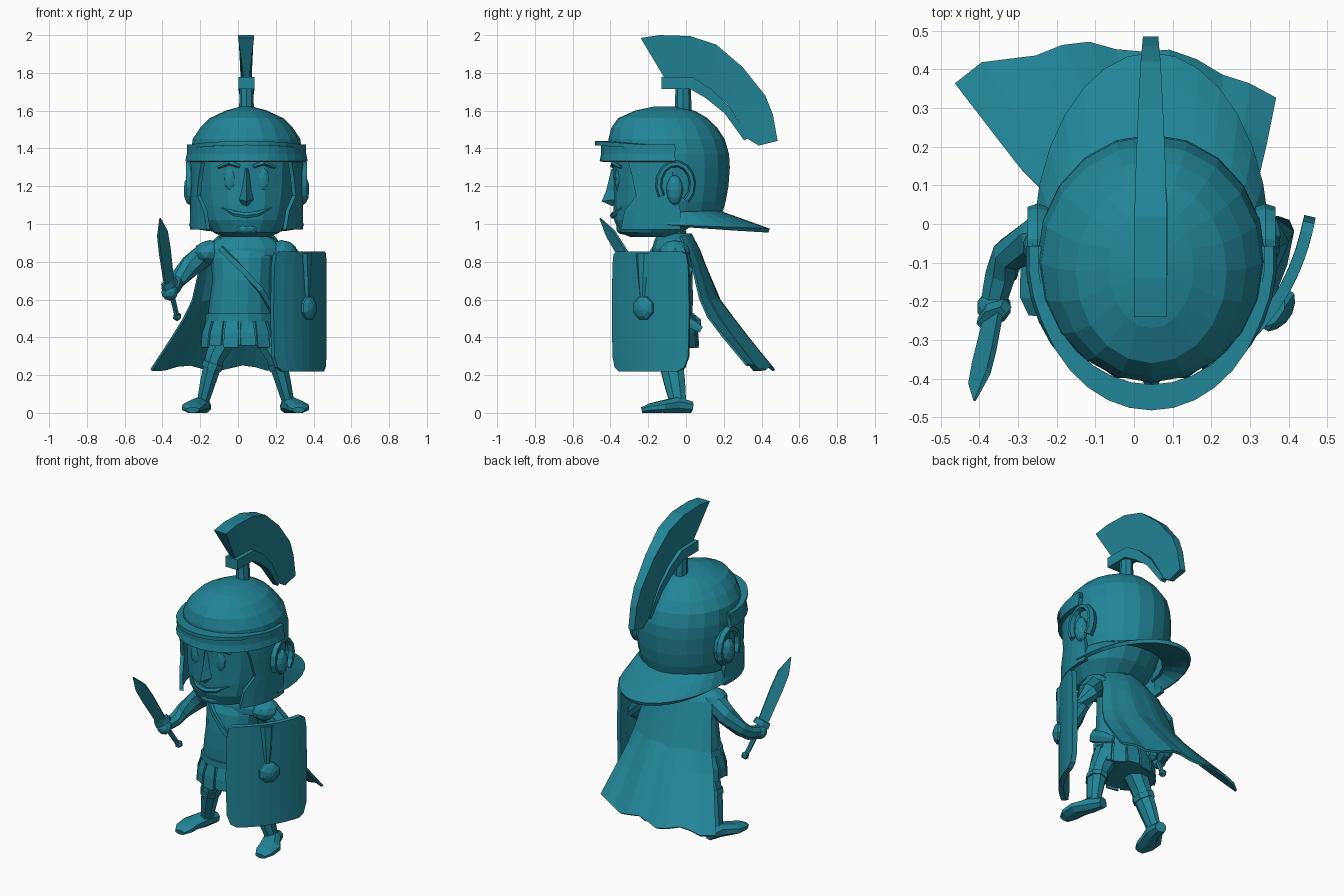
import bpy, bmesh
from math import sin, cos, pi, sqrt
from mathutils import Vector

CX = 0.045  # head centre line
TEAL = bpy.data.materials.new("teal")
TEAL.diffuse_color = (.016, .235, .31, 1)


def link(name, me):
    me.materials.append(TEAL)
    ob = bpy.data.objects.new(name, me)
    bpy.context.collection.objects.link(ob)
    return ob


def make(name, verts, faces, thick=0):
    me = bpy.data.meshes.new(name)
    me.from_pydata([tuple(v) for v in verts], [], faces)
    bm = bmesh.new()
    bm.from_mesh(me)
    bmesh.ops.recalc_face_normals(bm, faces=bm.faces)
    bm.to_mesh(me)
    bm.free()
    ob = link(name, me)
    if thick:
        m = ob.modifiers.new("thickness", 'SOLIDIFY')
        m.thickness, m.offset = thick, 0
    return ob


def skin(name, rings):
    """Closed rings bridged in order, ends capped."""
    n = len(rings[0])
    faces = [(a * n + i, a * n + (i + 1) % n, (a + 1) * n + (i + 1) % n, (a + 1) * n + i)
             for a in range(len(rings) - 1) for i in range(n)]
    faces += [tuple(range(n)), tuple(range((len(rings) - 1) * n, len(rings) * n))]
    return make(name, [p for r in rings for p in r], faces)


def sheet(name, rows, thick):
    """Open grid of points with thickness."""
    n = len(rows[0])
    faces = [(a * n + i, a * n + i + 1, (a + 1) * n + i + 1, (a + 1) * n + i)
             for a in range(len(rows) - 1) for i in range(n - 1)]
    return make(name, [p for r in rows for p in r], faces, thick)


def loft(name, rings, n=18):
    """Horizontal ellipses: z, cx, cy, rx, ry."""
    return skin(name, [[(cx + rx * cos(2 * pi * i / n), cy + ry * sin(2 * pi * i / n), z)
                        for i in range(n)] for z, cx, cy, rx, ry in rings])


def tube(name, pts, radii, n=8, side=(0, 0, 1)):
    """Tube along points; a radius may be (along side, across)."""
    pts, rings = [Vector(p) for p in pts], []
    for k, p in enumerate(pts):
        t = (pts[min(k + 1, len(pts) - 1)] - pts[max(k - 1, 0)]).normalized()
        u = Vector(side)
        u = (u - t * u.dot(t)).normalized()
        v = t.cross(u)
        a, b = radii[k] if isinstance(radii[k], tuple) else (radii[k],) * 2
        rings.append([p + u * a * cos(2 * pi * (i + .5) / n) + v * b * sin(2 * pi * (i + .5) / n)
                      for i in range(n)])
    return skin(name, rings)


def ball(name, loc, scale, sub=2):
    me = bpy.data.meshes.new(name)
    bm = bmesh.new()
    bmesh.ops.create_icosphere(bm, subdivisions=sub, radius=1)
    bmesh.ops.scale(bm, vec=scale, verts=bm.verts)
    bmesh.ops.translate(bm, vec=loc, verts=bm.verts)
    bm.to_mesh(me)
    bm.free()
    return link(name, me)


def arc(a0, a1, n, cy, rx, ry, z):
    """Elliptical arc about the head; z is a function of the angle."""
    return [(CX + rx * cos(a), cy + ry * sin(a), z(a))
            for a in [a0 + (a1 - a0) * i / n for i in range(n + 1)]]


# Helmet dome, opened at the face
dome = [(1.05, -.37, .19, .26), (1.12, -.38, .21, .28), (1.2, -.4, .225, .288), (1.3, -.41, .232, .295),
        (1.37, -.41, .228, .295), (1.45, -.41, .205, .285), (1.51, -.395, .165, .245), (1.56, -.36, .115, .195),
        (1.6, -.27, .045, .11), (1.622, -.17, -.06, .03)]
helmet = loft("helmet_dome", [(z, CX, (a + b) / 2, w, (b - a) / 2) for z, a, b, w in dome], 20)
bm = bmesh.new()
bm.from_mesh(helmet.data)
bmesh.ops.delete(bm, geom=[f for f in bm.faces if len(f.verts) > 4 and f.calc_center_median().z < 1.2 or
                           (f.calc_center_median().z < 1.34 and f.calc_center_median().y < -.1)], context='FACES')
bm.to_mesh(helmet.data)
bm.free()
helmet.modifiers.new("thickness", 'SOLIDIFY').thickness = .015

# Brow band, visor and neck guard
front = (pi * .97, pi * 2.03, 18)
sheet("brow_band", [arc(*front, -.09, .293 + d, .335 + d, lambda a, z=z: z)
                    for z, d in ((1.33, .02), (1.37, .012), (1.42, .012))], .025)
sheet("visor", [arc(*front, -.09, rx, ry, lambda a: 1.4 - .028 * sin(a))
                for rx, ry in ((.285, .325), (.31, .392))], .022)
sheet("neck_guard", [arc(-.1, pi + .1, 16, -.05, .265 + .03 * t, .225 + .265 * t,
                         lambda a, t=t: 1.06 - t * (.07 + .025 * sin(a))) for t in (0, .35, .7, 1)], .022)

# Crest with its holder
sec = [(-.115, 1.775, -.24, 1.985, .042), (-.05, 1.775, -.14, 2.0, .042), (.05, 1.755, .02, 1.995, .042),
       (.14, 1.705, .16, 1.95, .038), (.22, 1.635, .3, 1.83, .032), (.28, 1.545, .42, 1.68, .026),
       (.32, 1.455, .46, 1.58, .022), (.385, 1.415, .485, 1.44, .02)]
skin("crest_plume", [[(.03, a, b), (.06, a, b), (.043 + w, c, d), (.043 - w, c, d)] for a, b, c, d, w in sec])
tube("crest_holder", [(CX, -.13, 1.747), (CX, .03, 1.745), (CX, .12, 1.69), (CX, .22, 1.6), (CX, .32, 1.45)],
     [(.045, .06), (.045, .06), (.04, .05), (.03, .04), (.02, .025)], 4)
loft("crest_stem", [(1.59, CX, -.015, .04, .045), (1.74, CX, -.015, .035, .04)], 8)

# Head, neck and face
face = [(.93, -.29, -.06, .12), (.955, -.355, -.02, .175), (1.02, -.38, .07, .225), (1.1, -.385, .13, .25),
        (1.2, -.385, .17, .265), (1.36, -.39, .19, .27)]
loft("head", [(z, CX, (a + b) / 2, w, (b - a) / 2) for z, a, b, w in face], 16)
loft("neck", [(.85, .04, -.06, .1, .08), (.98, CX, -.08, .1, .08)], 10)
skin("nose", [[(CX - w, -.37, z), (CX + w, -.37, z), (CX, y, z - .01)]
              for z, w, y in ((1.3, .02, -.395), (1.18, .03, -.425), (1.13, .042, -.447), (1.105, .03, -.39))])
tube("mouth", [(CX - .13, -.335, 1.085), (CX - .06, -.375, 1.055), (CX, -.385, 1.045), (CX + .06, -.375, 1.055),
               (CX + .13, -.335, 1.085)], [.006, .016, .018, .016, .006], 6)
ball("chin", (CX, -.335, .975), (.07, .035, .03))

for s, tag in ((-1, "right"), (1, "left")):
    ball(tag + "_eye", (CX + s * .085, -.36, 1.24), (.034, .018, .065))
    tube(tag + "_eyebrow", [(CX + s * .035, -.39, 1.305), (CX + s * .09, -.385, 1.325), (CX + s * .15, -.345, 1.3)],
         [.01, .014, .008], 5)
    # Cheek guards wrap the sides of the face
    rows = []
    for z, a, b in ((1.36, -.31, -.08), (1.25, -.28, -.07), (1.15, -.26, -.05), (1.07, -.32, -.03), (.97, -.34, -.03)):
        ys = [a + (b - a) * i / 5 for i in range(6)]
        rows.append([(CX + s * .288 * sqrt(1 - ((y + .09) / .35) ** 2), y, z) for y in ys])
    sheet(tag + "_cheek_guard", rows, .022)
    # Ear with an arched rim
    ball(tag + "_ear", (CX + s * .3, -.06, 1.18), (.033, .045, .08))
    tube(tag + "_ear_rim", [(CX + s * .295, -.055 + .09 * cos(a), 1.21 + .11 * sin(a))
                            for a in [-.9 + (pi + 1.5) * i / 10 for i in range(11)]],
         [(.03, .018)] * 11, 6, (s, 0, 0))

# Torso, belt, scarf and strap
loft("torso", [(.46, .01, -.09, .175, .125), (.6, .015, -.09, .165, .13), (.7, .02, -.09, .155, .128),
               (.82, .02, -.08, .165, .12), (.88, .03, -.07, .16, .1), (.93, .04, -.06, .1, .085)], 14)
loft("belt", [(.485, .01, -.09, .185, .138), (.525, .012, -.09, .182, .138)], 14)
loft("scarf", [(.83, .035, -.065, .21, .115), (.87, .035, -.06, .215, .12), (.92, .04, -.06, .155, .105),
               (.95, .045, -.06, .09, .09)], 12)
tube("shoulder_strap", [(-.09, -.165, .87), (-.03, -.2, .81), (.04, -.217, .74), (.12, -.2, .65), (.185, -.14, .54)],
     [(.02, .012)] * 5, 4)

# Skirt and its hanging flaps
loft("tunic_skirt", [(.5, .01, -.09, .17, .125), (.42, .008, -.09, .195, .145), (.36, .005, -.09, .2, .15)], 14)
for i in range(14):
    rows = []
    for z, k, w in ((.485, .178, .18), (.42, .2, .2), (.345 + .012 * (i % 2), .206, .19)):
        rows.append([(.008 + k * cos(a), -.09 + k * .75 * sin(a), z)
                     for a in (2 * pi * i / 14 - w, 2 * pi * i / 14 + w)])
    sheet(f"skirt_flap_{i + 1}", rows, .01)

# Legs, feet and shoulder plates
for s, tag in ((-1, "right"), (1, "left")):
    X = lambda d: .04 + s * d
    tube(tag + "_leg", [(X(.1), -.08, .42), (X(.16), -.08, .3), (X(.178), -.075, .24), (X(.2), -.06, .16),
                        (X(.23), -.04, .04)], [.075, (.066, .056), (.066, .05), (.06, .044), (.045, .032)], 8, (0, -1, 0))
    tube(tag + "_greave_band", [(X(.17), -.077, .265), (X(.18), -.075, .235)],
         [(.074, .06), (.072, .058)], 8, (0, -1, 0))
    tube(tag + "_foot", [(X(.215), .03, .03), (X(.235), -.05, .042), (X(.275), -.13, .032), (X(.28), -.19, .025),
                         (X(.28), -.235, .015)],
         [(.032, .035), (.045, .05), (.034, .066), (.027, .06), (.016, .035)], 8)
    ball(tag + "_shoulder_plate", (X(.19), -.06, .85), (.085, .085, .065))

# Arms and hands
tube("right_arm", [(-.17, -.05, .84), (-.25, -.04, .78), (-.325, -.08, .7), (-.345, -.13, .66), (-.365, -.21, .64)],
     [.065, .06, .045, .042, .035])
ball("right_hand", (-.362, -.215, .64), (.045, .045, .045))
tube("left_arm", [(.25, -.05, .84), (.33, -.02, .75), (.37, -.02, .65), (.36, -.09, .59), (.34, -.16, .56)],
     [.065, .06, .045, .042, .035])
ball("left_hand", (.335, -.165, .555), (.04, .045, .045))

# Sword
blade = (.6, .45, .35)
tube("sword_blade", [(-.365, -.24, .685), (-.388, -.345, .86), (-.4, -.4, .95), (-.412, -.455, 1.03)],
     [(.042, .012), (.05, .012), (.046, .011), (.004, .004)], 4, blade)
tube("sword_grip", [(-.365, -.24, .69), (-.325, -.14, .52)], [.016, .014], 6)
tube("sword_guard", [(-.368, -.245, .70), (-.36, -.228, .672)], [(.05, .025), (.055, .03)], 6, blade)
ball("sword_pommel", (-.322, -.13, .51), (.025, .025, .025), 1)


# Curved shield with boss and spine
def shield_point(t, z, out=0):
    k = .055 * 4 * t * (1 - t) + out
    return (.18 + .275 * t + .826 * k, -.38 + .4 * t - .564 * k, z)


sheet("shield", [[shield_point(m + (1 - 2 * m) * i / 8, z) for i in range(9)]
                 for z, m in ((.22, .12), (.24, .05), (.3, .01), (.54, 0), (.78, .01), (.84, .03), (.855, .08))], .03)
tube("shield_boss", [shield_point(.49, .555, d) for d in (0, .025, .04, .05)], [.066, .064, .045, .015], 8)
tube("shield_spine", [shield_point(.47, z, .014) for z in (.6, .72, .845)], [(.012, .014), (.016, .028), (.016, .042)],
     6, (.8, -.56, 0))

# Scabbard and pouch at the hips
tube("scabbard", [(.2, -.13, .56), (.215, -.02, .5), (.22, .08, .44)], [(.04, .018), (.036, .016), (.02, .01)], 6)
ball("belt_pouch", (-.09, .05, .47), (.045, .035, .05), 1)

# Cape, flared and rippled towards the hem: z, x ends, y ends, middle y, ripple
cape = []
for z, xl, xr, yl, yr, ym, f in ((.935, -.1, .19, -.03, -.03, .03, 0), (.86, -.18, .24, 0, 0, .07, .1),
                                 (.78, -.2, .26, .03, .03, .1, .2), (.6, -.24, .3, .09, .07, .175, .4),
                                 (.5, -.29, .32, .14, .11, .25, .6), (.39, -.36, .34, .23, .19, .335, .8),
                                 (.24, -.46, .365, .36, .31, .455, 1)):
    cape.append([(xl + (xr - xl) * i / 12,
                  yl + (yr - yl) * i / 12 + (ym - (yl + yr) / 2) * sin(pi * i / 12) ** .7 + .012 * f * sin(i * 1.7),
                  z + .016 * f * cos(i * 1.4 + 2.5)) for i in range(13)])
sheet("cape", cape, .014)
